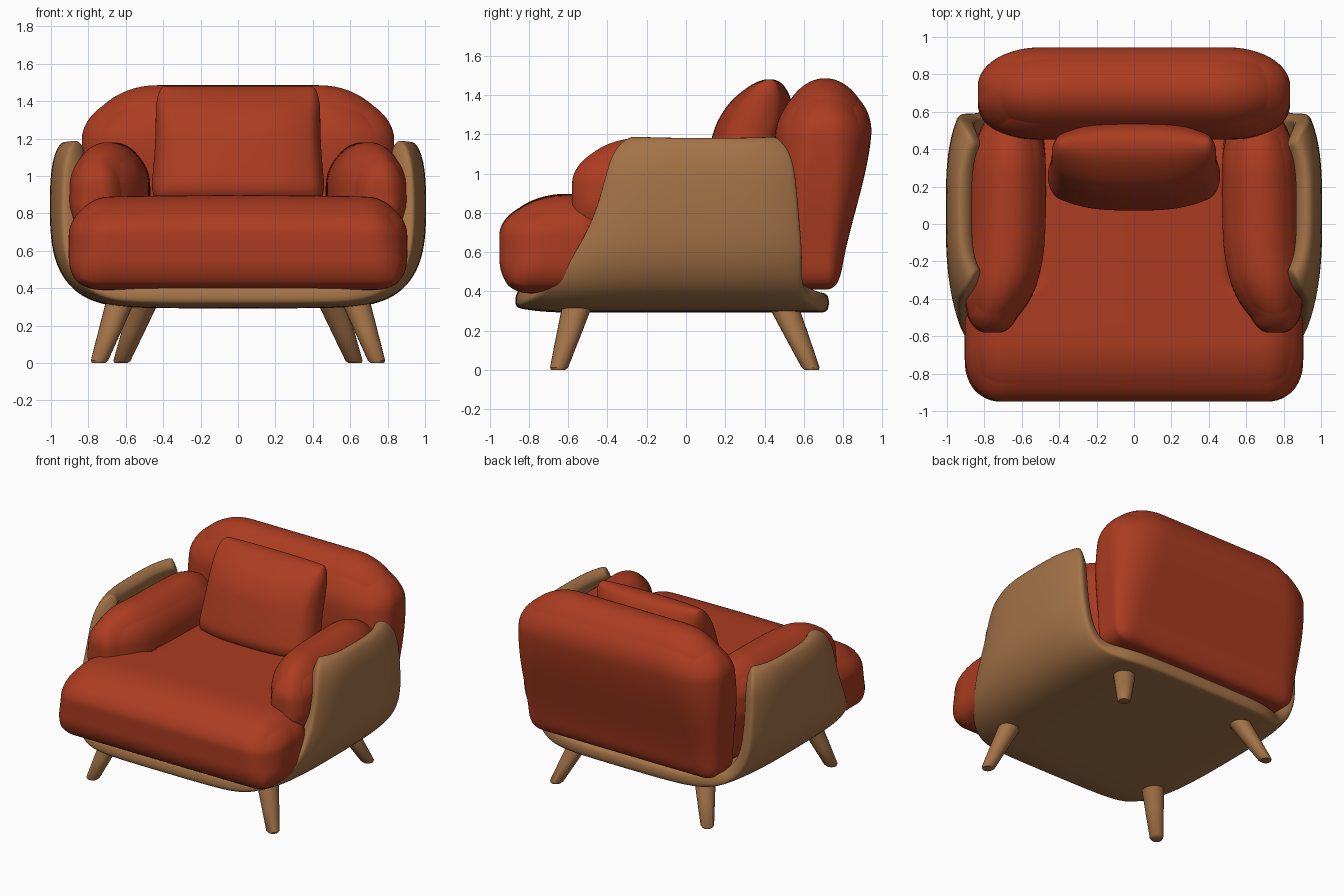
import bpy, bmesh, math
from mathutils import Vector

if "Cube" in bpy.data.objects:
    bpy.data.objects.remove(bpy.data.objects["Cube"])


def material(name, rgb):
    m = bpy.data.materials.new(name)
    m.diffuse_color = (*rgb, 1)
    m.use_nodes = True
    m.node_tree.nodes["Principled BSDF"].inputs["Base Color"].default_value = m.diffuse_color
    return m


RED = material("rust fabric", (0.41, 0.045, 0.015))
WOOD = material("light wood", (0.37, 0.17, 0.063))


def finish(name, bm, mat):
    bmesh.ops.recalc_face_normals(bm, faces=bm.faces)
    for f in bm.faces:
        f.smooth = True
    me = bpy.data.meshes.new(name)
    bm.to_mesh(me)
    bm.free()
    me.materials.append(mat)
    ob = bpy.data.objects.new(name, me)
    bpy.context.collection.objects.link(ob)
    return ob


def smooth(a, b, t):
    t = min(1, max(0, (t - a) / (b - a)))
    return t * t * (3 - 2 * t)


def cushion(name, lo, hi, r_low, r_top, warp):
    """Rounded box whose corner radii blend from bottom to top, then warped."""
    lo, hi = Vector(lo), Vector(hi)
    mid, half = (lo + hi) / 2, (hi - lo) / 2
    bm = bmesh.new()
    bmesh.ops.create_cube(bm, size=2)
    bmesh.ops.subdivide_edges(bm, edges=bm.edges[:], cuts=33, use_grid_fill=True)
    for v in bm.verts:
        p = [math.copysign(1 - (1 - min(1, abs(c))) ** 1.35, c) for c in v.co]
        k = (p[2] + 1) / 2
        r = [a + (b - a) * k for a, b in zip(r_low, r_top)]
        q, d = Vector(), Vector()
        for i in range(3):
            c = p[i] * half[i]
            lim = half[i] - r[i]
            q[i] = max(-lim, min(lim, c))
            d[i] = math.tan((c - q[i]) / r[i] * math.pi / 4)
        d.normalize()
        v.co = warp(mid + q + Vector(d[i] * r[i] for i in range(3)))
    return finish(name, bm, RED)


# Seat: wide front roll, narrower between the arms
def seat_warp(p):
    p.x *= 1 - 0.34 * smooth(-0.5, -0.3, p.y)
    p.z += 0.012 * (1 - (p.x / 0.9) ** 2) * smooth(0.6, 0.89, p.z)
    return p


cushion("seat", (-0.905, -0.95, 0.39), (0.905, 0.55, 0.885),
        (0.17, 0.15, 0.14), (0.22, 0.34, 0.24), seat_warp)


# Backrest: leaning, thinner and narrower towards the bottom
def back_warp(p):
    k = (p.z - 0.41) / 1.07
    p.x *= 0.93 + 0.07 * smooth(0, 0.65, k)
    p.y = p.y * (0.58 + 0.42 * smooth(0, 0.75, k)) + 0.64 + 0.068 * min(1, k / 0.85)
    return p


cushion("backrest", (-0.835, -0.245, 0.41), (0.835, 0.245, 1.485),
        (0.13, 0.11, 0.09), (0.4, 0.244, 0.36), back_warp)


# Pillow: plump, leaning on the backrest, pinched at the side edges
def pillow_warp(p):
    k = (p.z - 0.86) / 0.62
    e = abs(p.x) / 0.45
    p.y *= 1 - 0.5 * e ** 3
    p.y *= 1 - 0.3 * smooth(0.6, 1, k)
    p.y += 0.235 + 0.14 * k + 0.05 * k * k
    p.x *= 1.04 - 0.07 * k - 0.03 * math.sin(math.pi * min(1, max(0, k)))
    p.z -= 0.02 * (1 - e * e) * (1 - smooth(0, 0.3, k))
    return p


cushion("pillow", (-0.455, -0.19, 0.86), (0.455, 0.19, 1.48),
        (0.06, 0.17, 0.12), (0.05, 0.185, 0.15), pillow_warp)

# Arms: round-topped, flaring outwards at the front
for side, label in ((-1, "left"), (1, "right")):
    def arm_warp(p):
        flare = min(0.1, 0.08 * (max(0, -0.05 - p.y) / 0.4) ** 2)
        c = 0.663 + 0.03 * (0.5 - p.y) + flare * (0.62 - 0.38 * p.x / 0.205)
        w = 1 - 0.1 * smooth(0.1, 0.6, p.y)
        x = c + p.x * w - 0.32 * max(0, 0.84 - p.z) * (1 if p.x > 0 else 0.3)
        p.x = side * x
        return p
    cushion(label + "_arm", (-0.205, -0.58, 0.42), (0.205, 0.61, 1.18),
            (0.1, 0.14, 0.14), (0.2, 0.34, 0.27), arm_warp)

# Wooden shell: U section (x, z) with front and back limits in y
half_u = [(0, 0.342, -0.87, 0.73), (0.4, 0.342, -0.87, 0.73),
          (0.62, 0.347, -0.86, 0.71), (0.74, 0.367, -0.81, 0.66),
          (0.83, 0.41, -0.73, 0.60), (0.9, 0.485, -0.635, 0.585),
          (0.945, 0.6, -0.555, 0.585), (0.957, 0.75, -0.47, 0.57),
          (0.957, 0.9, -0.42, 0.555), (0.95, 1.04, -0.385, 0.54),
          (0.927, 1.125, -0.34, 0.50), (0.89, 1.168, -0.25, 0.43)]
section = [(-x, z, a, b) for x, z, a, b in half_u[:0:-1]] + half_u
steps = [0, 0.03, 0.1, 0.22, 0.36, 0.5, 0.64, 0.78, 0.9, 0.97, 1]
bm = bmesh.new()
rows = []
for x, z, a, b in section:
    rows.append([bm.verts.new((x * (1 - 0.07 * abs(2 * t - 1) ** 4), a + (b - a) * t,
                               z + (0.025 * (1 - t / 0.1) if t < 0.1 and z < 0.45 else 0)))
                 for t in steps])
for r0, r1 in zip(rows, rows[1:]):
    for j in range(len(steps) - 1):
        bm.faces.new((r0[j], r1[j], r1[j + 1], r0[j + 1]))
shell = finish("wooden_shell", bm, WOOD)
sol = shell.modifiers.new("thickness", "SOLIDIFY")
sol.thickness, sol.offset = 0.1, 0
sub = shell.modifiers.new("smooth", "SUBSURF")
sub.levels = sub.render_levels = 2

# Legs: tapered, splayed, with softened feet
for name, foot, top in (("front_leg", (0.745, -0.65, 0), (0.625, -0.55, 0.34)),
                        ("back_leg", (0.625, 0.64, 0), (0.495, 0.49, 0.34))):
    for side, label in ((-1, "left_"), (1, "right_")):
        bm = bmesh.new()
        rings = []
        for k, r in ((0, 0.036), (0.035, 0.046), (0.5, 0.062), (1, 0.078)):
            c = Vector(foot).lerp(Vector(top), k)
            rings.append([bm.verts.new((side * (c.x + r * math.cos(i * math.pi / 12)),
                                        c.y + r * math.sin(i * math.pi / 12), c.z))
                          for i in range(24)])
        for r0, r1 in zip(rings, rings[1:]):
            for i in range(24):
                j = (i + 1) % 24
                bm.faces.new((r0[i], r0[j], r1[j], r1[i]))
        bm.faces.new(rings[0])
        bm.faces.new(rings[-1])
        leg = finish(label + name, bm, WOOD)
        bpy.context.view_layer.objects.active = leg
        leg.select_set(True)
        bpy.ops.object.shade_smooth_by_angle(angle=math.radians(40))
        leg.select_set(False)
